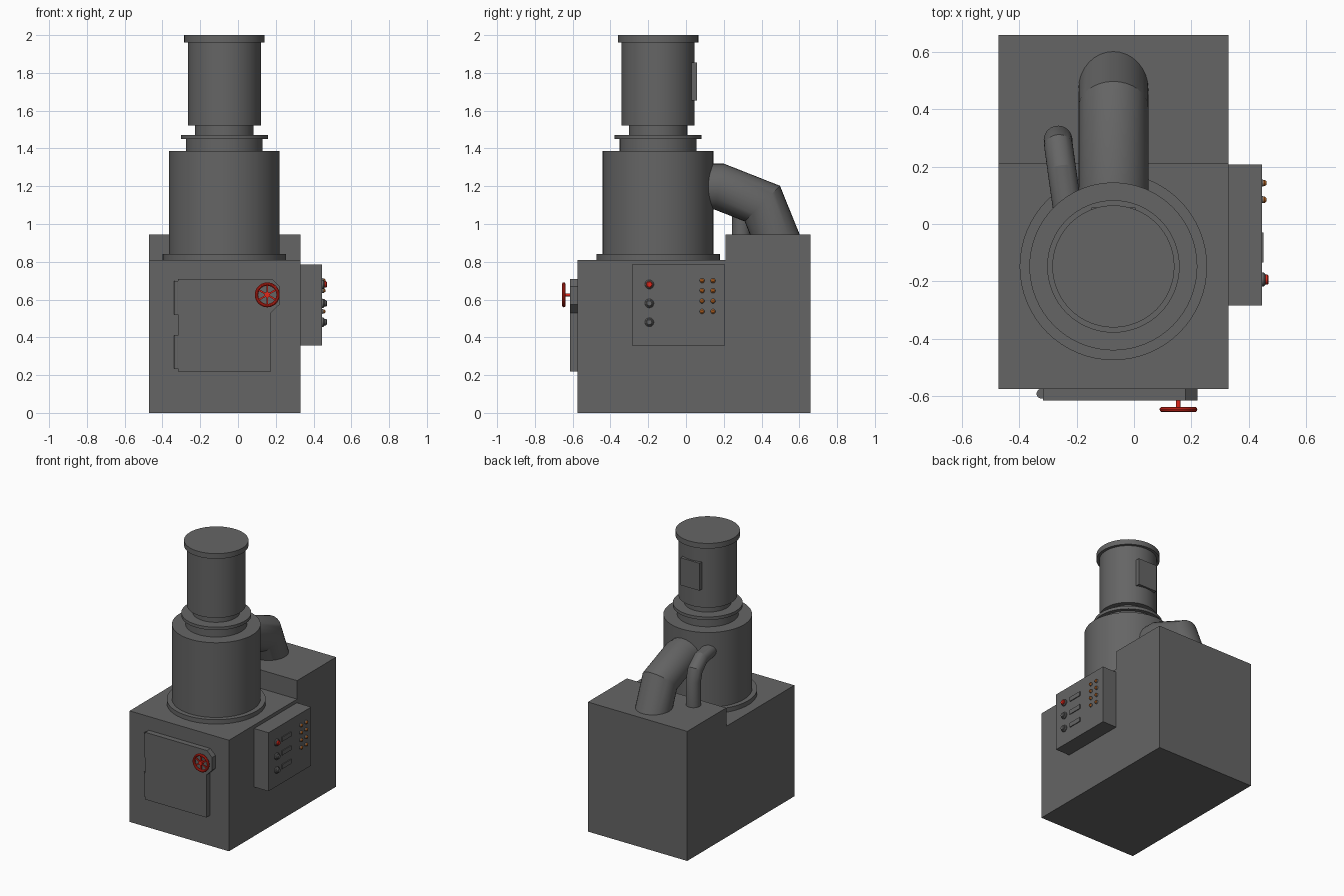
import bpy, bmesh, math
from mathutils import Vector, Matrix

if "Cube" in bpy.data.objects:
    bpy.data.objects.remove(bpy.data.objects["Cube"], do_unlink=True)


def material(name, rgb):
    m = bpy.data.materials.new(name)
    m.use_nodes = True
    m.diffuse_color = (*rgb, 1)
    bsdf = next(n for n in m.node_tree.nodes if n.type == 'BSDF_PRINCIPLED')
    bsdf.inputs["Base Color"].default_value = (*rgb, 1)
    return m


GREY = material("steel grey", (0.13, 0.13, 0.13))
RED = material("signal red", (0.75, 0.02, 0.01))
ORANGE = material("lamp orange", (0.6, 0.16, 0.02))


def finish(name, bm, mat, smooth=False):
    bmesh.ops.recalc_face_normals(bm, faces=bm.faces)
    me = bpy.data.meshes.new(name)
    bm.to_mesh(me)
    bm.free()
    ob = bpy.data.objects.new(name, me)
    bpy.context.collection.objects.link(ob)
    me.materials.append(mat)
    if smooth:
        bpy.ops.object.select_all(action='DESELECT')
        ob.select_set(True)
        bpy.context.view_layer.objects.active = ob
        bpy.ops.object.shade_smooth_by_angle(angle=math.radians(25))
    return ob


def box(name, x, y, z, mat=GREY):
    bm = bmesh.new()
    size = [b - a for a, b in (x, y, z)]
    mid = [(a + b) / 2 for a, b in (x, y, z)]
    bmesh.ops.create_cube(bm, size=1, matrix=Matrix.Translation(mid) @ Matrix.Diagonal((*size, 1)))
    return finish(name, bm, mat)


def prism(name, outline, axis, depth, mat=GREY):
    """Extrude a closed outline along an axis."""
    bm = bmesh.new()
    face = bm.faces.new([bm.verts.new(p) for p in outline])
    out = bmesh.ops.extrude_face_region(bm, geom=[face])
    verts = [v for v in out["geom"] if isinstance(v, bmesh.types.BMVert)]
    bmesh.ops.translate(bm, verts=verts, vec=Vector(axis) * depth)
    return finish(name, bm, mat)


def turned(name, profile, origin, axis='Z', mat=GREY, sides=48):
    """Closed solid turned from (radius, height) pairs about an axis."""
    bm = bmesh.new()
    rings = []
    for r, h in profile:
        rings.append([bm.verts.new((r * math.cos(a), r * math.sin(a), h))
                      for a in (2 * math.pi * i / sides for i in range(sides))])
    for lo, hi in zip(rings, rings[1:]):
        for i in range(sides):
            j = (i + 1) % sides
            bm.faces.new((lo[i], lo[j], hi[j], hi[i]))
    bm.faces.new(rings[0])
    bm.faces.new(rings[-1])
    turn = {'Z': Vector((0, 0, 1)), 'X': Vector((1, 0, 0)), '-Y': Vector((0, -1, 0))}[axis]
    rot = turn.to_track_quat('Z', 'Y').to_matrix().to_4x4()
    bm.transform(Matrix.Translation(origin) @ rot)
    return finish(name, bm, mat, True)


def pipe(name, points, radius, sides=32):
    """Pipe with mitred joints, cut level at its lower end."""
    pts = [Vector(p) for p in points]
    dirs = [(b - a).normalized() for a, b in zip(pts, pts[1:])]
    bm = bmesh.new()
    q = dirs[0].to_track_quat('Z', 'Y')
    ring = [pts[0] + q @ Vector((radius * math.cos(a), radius * math.sin(a), 0))
            for a in (2 * math.pi * i / sides for i in range(sides))]
    prev = [bm.verts.new(p) for p in ring]
    bm.faces.new(prev)
    for k, d in enumerate(dirs):
        normal = d + dirs[k + 1] if k + 1 < len(dirs) else Vector((0, 0, 1))
        ring = [p + d * ((pts[k + 1] - p).dot(normal) / d.dot(normal)) for p in ring]
        cur = [bm.verts.new(p) for p in ring]
        for i in range(sides):
            j = (i + 1) % sides
            bm.faces.new((prev[i], prev[j], cur[j], cur[i]))
        prev = cur
    bm.faces.new(prev)
    return finish(name, bm, GREY, True)


# Stepped housing
side = [(-0.575, 0), (0.66, 0), (0.66, 0.945), (0.21, 0.945), (0.21, 0.81), (-0.575, 0.81)]
prism("housing", [(-0.472, y, z) for y, z in side], (1, 0, 0), 0.802)

# Column: flange, drum, necks, upper cylinder, cap
CX, CY = -0.072, -0.148
turned("column", [(0.327, 0.8), (0.327, 0.842), (0.293, 0.842), (0.293, 1.387),
                  (0.203, 1.387), (0.203, 1.45), (0.231, 1.45), (0.231, 1.472),
                  (0.155, 1.472), (0.155, 1.522), (0.193, 1.522), (0.193, 1.962),
                  (0.213, 1.962), (0.213, 2.0)], (CX, CY, 0), sides=64)
box("column_hatch", (CX - 0.077, CX + 0.077), (0.0, 0.058), (1.655, 1.855))

# Exhaust pipes
pipe("large_pipe", [(CX, 0.0, 1.198), (CX, 0.176, 1.198), (CX, 0.404, 1.108), (CX, 0.472, 0.94)], 0.122)
pipe("small_pipe", [(-0.225, 0.0, 1.25), (-0.252, 0.19, 1.24), (-0.263, 0.27, 1.19),
                    (-0.265, 0.293, 1.12), (-0.265, 0.293, 0.94)], 0.05)

# Front door with latch and hinges
box("door", (-0.318, 0.175), (-0.615, -0.57), (0.22, 0.71))
latch = [(0.175, 0.53), (0.221, 0.575), (0.221, 0.67), (0.18, 0.71), (0.175, 0.71)]
prism("latch", [(x, -0.615, z) for x, z in latch], (0, 1, 0), 0.045)
for name, z in (("lower", 0.235), ("upper", 0.522)):
    turned(name + "_hinge", [(0.017, 0), (0.017, 0.175)], (-0.323, -0.592, z), sides=20)

# Hand wheel: rim, hub shaft, spokes
wheel = Vector((0.155, -0.647, 0.625))
bm = bmesh.new()
N, M = 40, 10
rim = [[bm.verts.new(wheel + Vector(((0.057 + 0.009 * math.cos(b)) * math.cos(a),
                                     0.009 * math.sin(b),
                                     (0.057 + 0.009 * math.cos(b)) * math.sin(a))))
        for b in (2 * math.pi * j / M for j in range(M))]
       for a in (2 * math.pi * i / N for i in range(N))]
for i in range(N):
    for j in range(M):
        k, m = (i + 1) % N, (j + 1) % M
        bm.faces.new((rim[i][j], rim[k][j], rim[k][m], rim[i][m]))
for i in range(6):
    spin = Matrix.Rotation(math.radians(60 * i + 30), 4, 'Y')
    bmesh.ops.create_cube(bm, size=1, matrix=Matrix.Translation(wheel) @ spin
                          @ Matrix.Translation((0.03, 0, 0)) @ Matrix.Diagonal((0.055, 0.007, 0.009, 1)))
finish("wheel_rim", bm, RED, True)
turned("wheel_shaft", [(0.008, 0), (0.008, 0.025), (0.015, 0.025), (0.015, 0.042)],
       (0.155, -0.613, 0.625), '-Y', RED, 20)

# Control panel with buttons, label plates and lamps
FACE = 0.446
box("control_panel", (0.32, FACE), (-0.285, 0.207), (0.358, 0.785))
for i, z in enumerate((0.68, 0.58, 0.48)):
    turned(f"button_ring_{i}", [(0.024, 0), (0.024, 0.007), (0.019, 0.012)],
           (FACE, -0.194, z), 'X', GREY, 20)
    turned(f"button_{i}", [(0.017, 0), (0.017, 0.02), (0.013, 0.024)],
           (FACE, -0.194, z), 'X', RED if i == 0 else GREY, 20)
    box(f"label_plate_{i}", (FACE - 0.002, FACE + 0.006), (-0.135, -0.03), (z - 0.016, z + 0.016))
for y in (0.085, 0.143):
    for z in (0.7, 0.647, 0.592, 0.537):
        turned("lamp_collar", [(0.013, 0), (0.011, 0.006)], (FACE, y, z), 'X', GREY, 12)
        turned("lamp", [(0.011, 0), (0.011, 0.01), (0.006, 0.016)], (FACE, y, z), 'X', ORANGE, 12)
